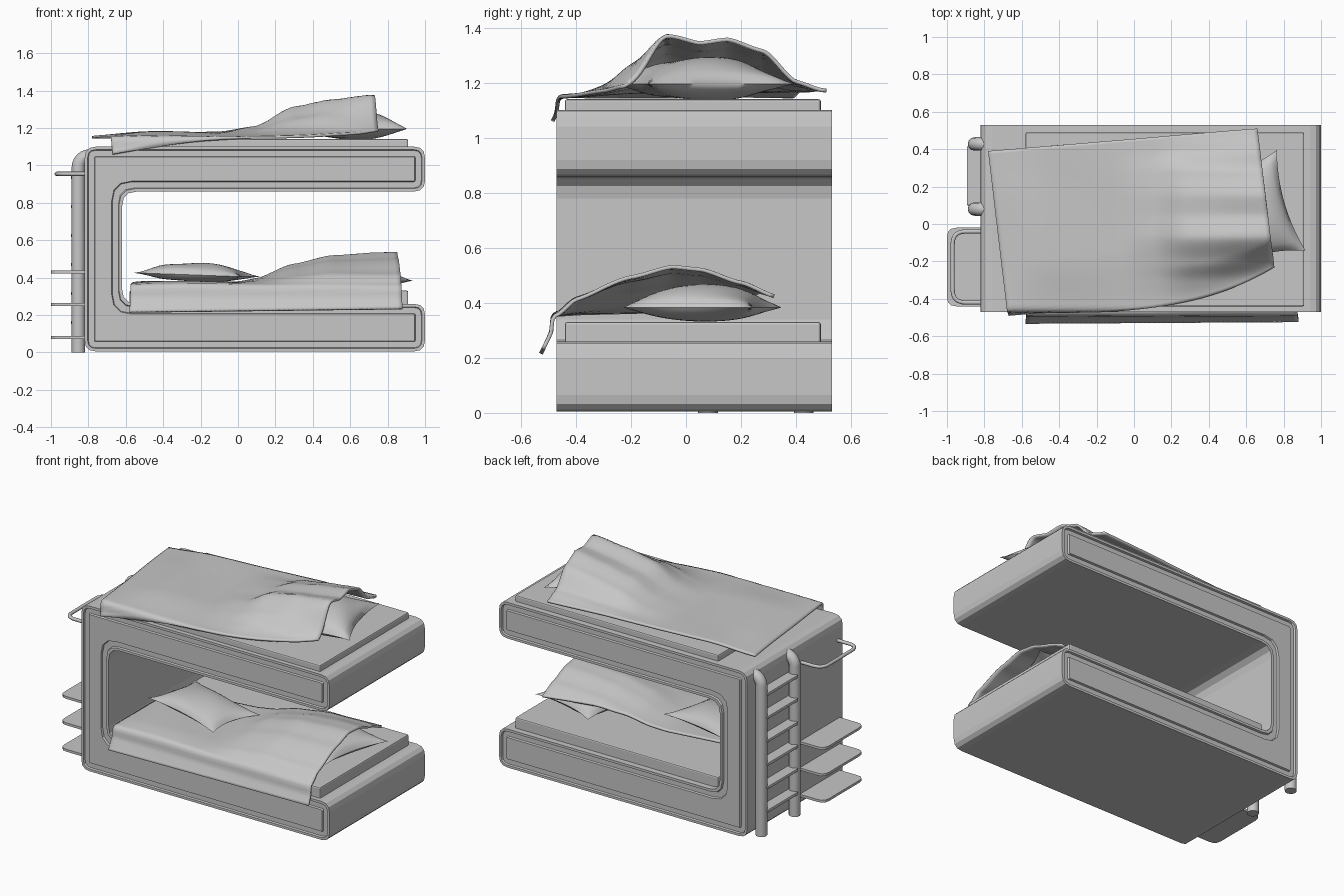
import bpy, bmesh, math
from mathutils import Vector, Matrix

cube = bpy.data.objects.get("Cube")
if cube:
    bpy.data.objects.remove(cube)

GREY = (0.57, 0.57, 0.57, 1)
grey = bpy.data.materials.new("plain grey")
grey.use_nodes = True
grey.diffuse_color = GREY
grey.node_tree.nodes["Principled BSDF"].inputs["Base Color"].default_value = GREY


def finish(name, bm, smooth=None):
    """Turn a bmesh into a named, coloured object."""
    bmesh.ops.recalc_face_normals(bm, faces=bm.faces)
    mesh = bpy.data.meshes.new(name)
    bm.to_mesh(mesh)
    bm.free()
    obj = bpy.data.objects.new(name, mesh)
    bpy.context.collection.objects.link(obj)
    mesh.materials.append(grey)
    if smooth:
        bpy.ops.object.select_all(action='DESELECT')
        obj.select_set(True)
        bpy.context.view_layer.objects.active = obj
        bpy.ops.object.shade_smooth_by_angle(angle=math.radians(smooth))
    return obj


def rounded(corners, steps=3):
    """Round the corners of a closed outline given as (a, b, radius)."""
    out = []
    for i, (a, b, r) in enumerate(corners):
        p = Vector((a, b))
        q, s = (Vector(corners[j % len(corners)][:2]) for j in (i - 1, i + 1))
        start, end = p + (q - p).normalized() * r, p + (s - p).normalized() * r
        for k in range(steps + 1 if r else 1):
            t = k / steps
            out.append(start * (1 - t) ** 2 + p * 2 * t * (1 - t) + end * t * t)
    return out


def loft(rings):
    """Join matching outlines into a closed body with capped ends."""
    bm = bmesh.new()
    loops = [[bm.verts.new(p) for p in ring] for ring in rings]
    for a, b in zip(loops, loops[1:]):
        for i in range(len(a)):
            bm.faces.new((a[i - 1], a[i], b[i], b[i - 1]))
    bm.faces.new(loops[0])
    bm.faces.new(loops[-1])
    return bm


def box(name, low, high, bevel):
    low, high = Vector(low), Vector(high)
    bm = bmesh.new()
    bmesh.ops.create_cube(bm, size=1)
    bmesh.ops.scale(bm, vec=high - low, verts=bm.verts)
    bmesh.ops.translate(bm, vec=(low + high) / 2, verts=bm.verts)
    bmesh.ops.bevel(bm, geom=bm.edges[:], offset=bevel, segments=2, affect='EDGES', profile=0.5)
    return finish(name, bm)


def tube(name, points, radius):
    """Sweep a circle along a path."""
    curve = bpy.data.curves.new(name, 'CURVE')
    curve.dimensions = '3D'
    curve.bevel_depth = radius
    curve.bevel_resolution = 4
    curve.use_fill_caps = True
    spline = curve.splines.new('POLY')
    spline.points.add(len(points) - 1)
    for p, co in zip(spline.points, points):
        p.co = (*co, 1)
    temp = bpy.data.objects.new(name, curve)
    bpy.context.collection.objects.link(temp)
    mesh = bpy.data.meshes.new_from_object(temp.evaluated_get(bpy.context.evaluated_depsgraph_get()))
    bm = bmesh.new()
    bm.from_mesh(mesh)
    bpy.data.objects.remove(temp)
    bpy.data.meshes.remove(mesh)
    return finish(name, bm, 50)


def ramp(a, b, x):
    t = min(1, max(0, (x - a) / (b - a)))
    return t * t * (3 - 2 * t)


def lookup(table, x):
    """Smooth interpolation in a short table of pairs."""
    if x <= table[0][0]:
        return table[0][1]
    for (a, p), (b, q) in zip(table, table[1:]):
        if x <= b:
            return p + (q - p) * (0.5 * ramp(a, b, x) + 0.5 * (x - a) / (b - a))
    return table[-1][1]


def frame_ring(o, y):
    """C-shaped outline shrunk by o, placed at depth y."""
    r, inner = max(0.006, 0.06 - o), 0.08 + 0.5 * o
    left, right, low, high = -0.82 + o, 1 - o, 0.005 + o, 1.1 - o
    corners = [(left, low, r), (right, low, r), (right, 0.26 - o, r), (-0.62 - o, 0.26 - o, inner),
               (-0.62 - o, 0.86 + o, inner), (right, 0.86 + o, r), (right, high, r), (left, high, r)]
    return [(p.x, y, p.y) for p in rounded(corners)]


# Frame with a grooved panel on both sides
groove = [(.056, 0), (.052, .012), (.02, .012), (.016, 0), (0, 0)]
finish("bed_frame", loft([frame_ring(o, -0.47 + d) for o, d in groove]
                         + [frame_ring(o, 0.53 - d) for o, d in reversed(groove)]))

# Mattresses
box("lower_mattress", (-0.58, -0.44, 0.25), (0.91, 0.49, 0.33), 0.008)
box("upper_mattress", (-0.58, -0.44, 1.08), (0.91, 0.49, 1.14), 0.008)

# Ladder: two posts bent into the frame, with flat rungs
for name, y in (("front", 0.08), ("back", 0.428)):
    bend = [(-0.853 + 0.06 * (1 - math.cos(a)), y, 0.99 + 0.06 * math.sin(a))
            for a in (math.pi / 2 * i / 6 for i in range(7))]
    tube(f"ladder_{name}_post", [(-0.853, y, 0)] + bend, 0.036)
for i in range(6):
    z = 0.16 + 0.155 * i
    box(f"ladder_rung_{i + 1}", (-0.893, 0.1, z - .01), (-0.82, 0.415, z + .01), 0.004)

# Side shelves and rail
shelf = rounded([(-0.81, -0.44, 0), (-0.81, -0.02, 0), (-1, -0.02, .05), (-1, -0.44, .05)])
for i in range(3):
    z = 0.072 + 0.175 * i
    finish(f"side_shelf_{i + 1}", loft([[(p.x, p.y, h) for p in shelf] for h in (z, z + 0.016)]))
rail = rounded([(-0.81, -0.42, 0), (-0.97, -0.42, .07), (-0.97, -0.04, .07), (-0.81, -0.04, 0)], 6)
tube("side_rail", [(p.x, p.y, 0.955) for p in rail], 0.011)


def pillow(name, centre, half, turn, tilt=0.0, n=20):
    """Two bulged sheets with pinched edges and pointed corners."""
    bm = bmesh.new()
    for side in (1.25, -0.75):
        for v in bmesh.ops.create_grid(bm, x_segments=n, y_segments=n, size=1)["verts"]:
            x, y = v.co.x, v.co.y
            bulge = max(0, (1 - x * x) * (1 - y * y)) ** 0.6
            crease = 1 + 0.06 * math.sin(5 * x + 3 * y)
            v.co = (half[0] * x * (1 - 0.16 * x * x * (1 - y * y)),
                    half[1] * y * (1 - 0.16 * y * y * (1 - x * x)), side * half[2] * bulge * crease)
    bmesh.ops.remove_doubles(bm, verts=bm.verts, dist=0.0005)
    spin = Matrix.Rotation(math.radians(turn), 4, 'Z') @ Matrix.Rotation(math.radians(tilt), 4, 'Y')
    bmesh.ops.transform(bm, matrix=Matrix.Translation(centre) @ spin, verts=bm.verts)
    finish(name, bm, 60)


pillow("upper_pillow", (0.61, 0.06, 1.195), (0.24, 0.28, 0.077), 16)
pillow("lower_pillow", (0.64, 0.06, 0.383), (0.24, 0.25, 0.066), -14)
pillow("loose_pillow", (-0.22, -0.04, 0.415), (0.30, 0.19, 0.05), -14, 2)


def blanket(name, corners, base, fold, swell, bulge, bump, rise, n=56):
    """A sheet that lies flat, lifts over a pillow and hangs past the front edge."""
    fl, fr, br, bl = (Vector(c) for c in corners)
    bm = bmesh.new()
    for v in bmesh.ops.create_grid(bm, x_segments=n, y_segments=n, size=0.5)["verts"]:
        s, t = v.co.x + 0.5, v.co.y + 0.5
        p = fl.lerp(fr, s).lerp(bl.lerp(br, s), t)
        x, y = p.x, p.y - bulge * 4 * s * s * (1 - s) * (1 - t) ** 2
        z = base + swell * ramp(-0.8, -0.45, x) * ramp(0, 0.35, t)
        z += lookup(bump, y) * lookup(rise, x) * (0.35 + 0.65 * ramp(0, 0.2, t))
        z += 0.004 * math.sin(9 * x + 6 * y) * ramp(0, 0.3, t) * ramp(0, 0.3, 1 - t)
        # past the fold the cloth turns down
        drop = max(0, fold - y)
        turn = ramp(0, 0.07, drop)
        y = max(y, fold) - drop * (1 - 0.55 * turn)
        z -= drop * 0.9 * turn
        v.co = (x, y, z)
    obj = finish(name, bm, 70)
    thick = obj.modifiers.new("cloth thickness", 'SOLIDIFY')
    thick.thickness = 0.014
    thick.offset = 0


blanket("upper_blanket", [(-0.67, -0.54), (0.75, -0.23), (0.66, 0.51), (-0.78, 0.39)],
        1.15, -0.44, 0.022, 0.14,
        [(-.45, 0), (-.3, .06), (-.2, .12), (-.07, .205), (.05, .17), (.15, .182), (.28, .14), (.4, .03), (.5, 0)],
        [(-.1, 0), (.1, .15), (.3, .65), (.5, .87), (.7, 1)])
blanket("lower_blanket", [(-0.58, -0.61), (0.88, -0.59), (0.83, 0.32), (-0.55, 0.12)],
        0.35, -0.46, 0.022, 0.0,
        [(-.47, 0), (-.4, .05), (-.2, .12), (-.05, .155), (.05, .145), (.2, .1), (.33, .05)],
        [(0, 0), (.1, .1), (.3, .6), (.5, .93), (.7, 1)])
